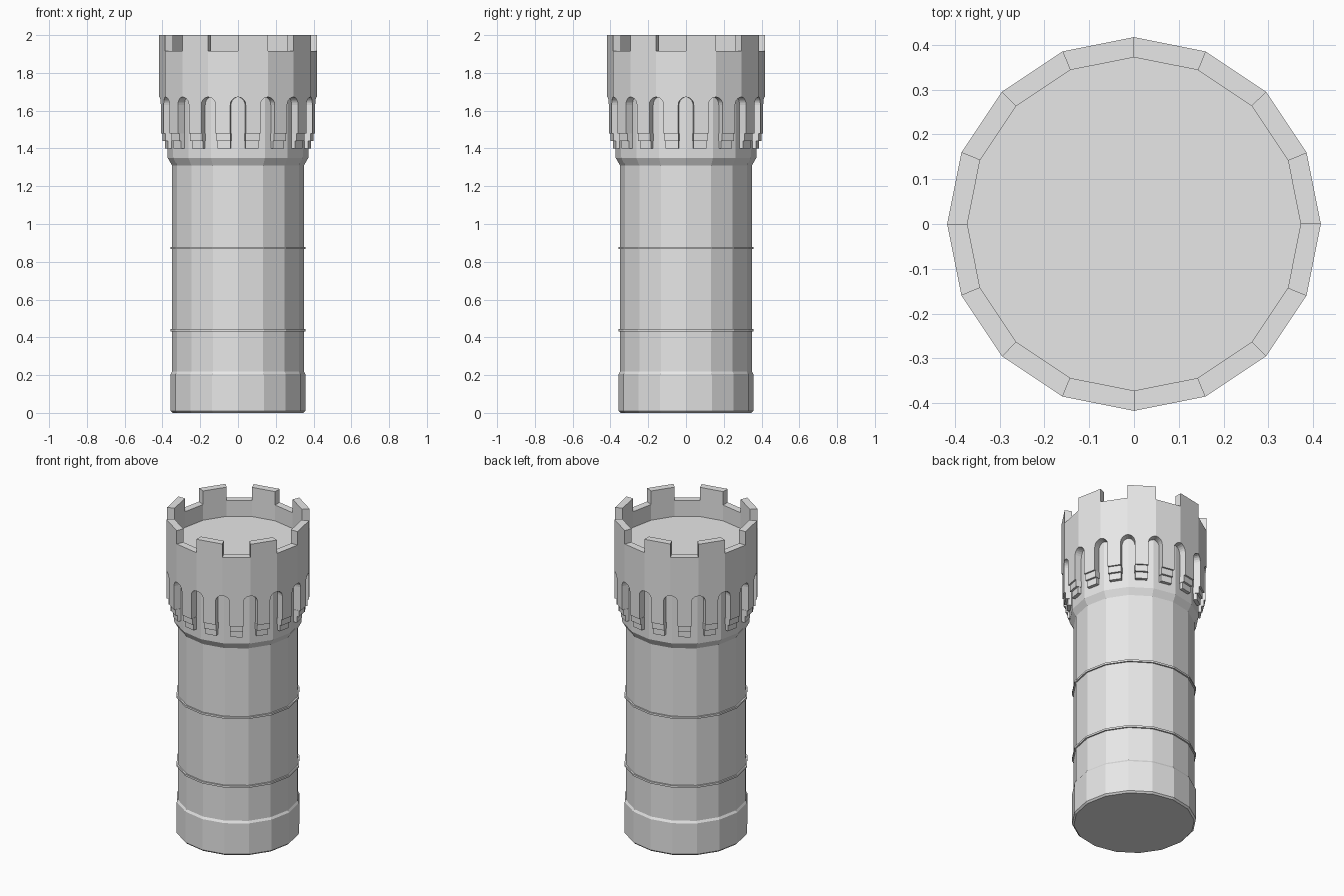
import bpy, bmesh
from math import sin, cos, pi
from mathutils import Vector, Matrix

SIDES = 16
STEP = 2 * pi / SIDES
R_OUT, R_IN = 0.417, 0.372
SILL, TOP, FLOOR = 1.915, 2.0, 1.815
PIER_FOOT, SPRING, ARCH = 1.48, 1.63, 0.042

if "Cube" in bpy.data.objects:
    bpy.data.objects.remove(bpy.data.objects["Cube"])

stone = bpy.data.materials.new("grey stone")
stone.use_nodes = True
colour = (0.8, 0.8, 0.8, 1)
stone.diffuse_color = colour
bsdf = next(n for n in stone.node_tree.nodes if n.type == "BSDF_PRINCIPLED")
bsdf.inputs["Base Color"].default_value = colour


def finish(name, bm):
    bmesh.ops.recalc_face_normals(bm, faces=bm.faces)
    mesh = bpy.data.meshes.new(name)
    bm.to_mesh(mesh)
    bm.free()
    mesh.materials.append(stone)
    bpy.context.collection.objects.link(bpy.data.objects.new(name, mesh))


def polar(r, a, z):
    return Vector((r * cos(a), r * sin(a), z))


def lathe(name, profile):
    """Faceted solid of revolution, capped at both ends."""
    bm = bmesh.new()
    rings = [[bm.verts.new(polar(r, i * STEP, z)) for i in range(SIDES)]
             for r, z in profile]
    for low, high in zip(rings, rings[1:]):
        for i in range(SIDES):
            j = (i + 1) % SIDES
            bm.faces.new((low[i], low[j], high[j], high[i]))
    bm.faces.new(rings[0])
    bm.faces.new(rings[-1])
    finish(name, bm)


# Plinth, shaft, flared neck and roof floor
lathe("tower_body", [(0.347, 0), (0.357, 0.01), (0.357, 0.205), (0.349, 0.218),
                     (0.349, 1.31), (R_IN, 1.35), (R_IN, FLOOR)])

# Thin string courses
for name, z in (("lower_band", 0.437), ("upper_band", 0.873)):
    lathe(name, [(0.345, z - 0.006), (0.358, z - 0.006),
                 (0.358, z + 0.006), (0.345, z + 0.006)])


# Crown: one panel per side, half an arch at each end, every other one a merlon
def panel(bm, k):
    a, b = polar(R_OUT, k * STEP, 0), polar(R_OUT, (k + 1) * STEP, 0)
    length = (b - a).length
    arc = [(ARCH * sin(t * pi / 10), SPRING + ARCH * cos(t * pi / 10))
           for t in range(6)]
    half = arc + [(ARCH, PIER_FOOT)]
    outline = half + [(length - u, z) for u, z in reversed(half)]
    outline += [(length, SILL)]
    if k % 2 == 0:
        outline += [(length, TOP), (0, TOP)]
    outline += [(0, SILL)]
    outer, inner = [], []
    for u, z in outline:
        p = a.lerp(b, u / length)
        outer.append(bm.verts.new((p.x, p.y, z)))
        q = p * (R_IN / R_OUT)
        inner.append(bm.verts.new((q.x, q.y, z)))
    bm.faces.new(outer)
    bm.faces.new(inner[::-1])
    n = len(outline)
    for i in range(n):
        j = (i + 1) % n
        (u0, z0), (u1, z1) = outline[i], outline[j]
        joint = abs(u0 - u1) < 1e-6 and (u0 < 1e-6 or u0 > length - 1e-6)
        if joint and max(z0, z1) <= SILL:
            continue  # neighbouring panels meet here
        bm.faces.new((outer[i], inner[i], inner[j], outer[j]))


crown = bmesh.new()
for k in range(SIDES):
    panel(crown, k)
bmesh.ops.remove_doubles(crown, verts=crown.verts, dist=0.0001)
finish("battlement_crown", crown)

# Stepped corbels under each pier
for name, reach, width, low, high in (("upper_corbels", 0.399, 0.076, 1.44, PIER_FOOT),
                                      ("lower_corbels", 0.386, 0.070, 1.40, 1.44)):
    bm = bmesh.new()
    back = 0.355
    for k in range(SIDES):
        place = (Matrix.Rotation((k + 0.5) * STEP, 4, "Z")
                 @ Matrix.Translation(((reach + back) / 2, 0, (low + high) / 2))
                 @ Matrix.Diagonal((reach - back, width, high - low, 1)))
        bmesh.ops.create_cube(bm, size=1, matrix=place)
    finish(name, bm)
